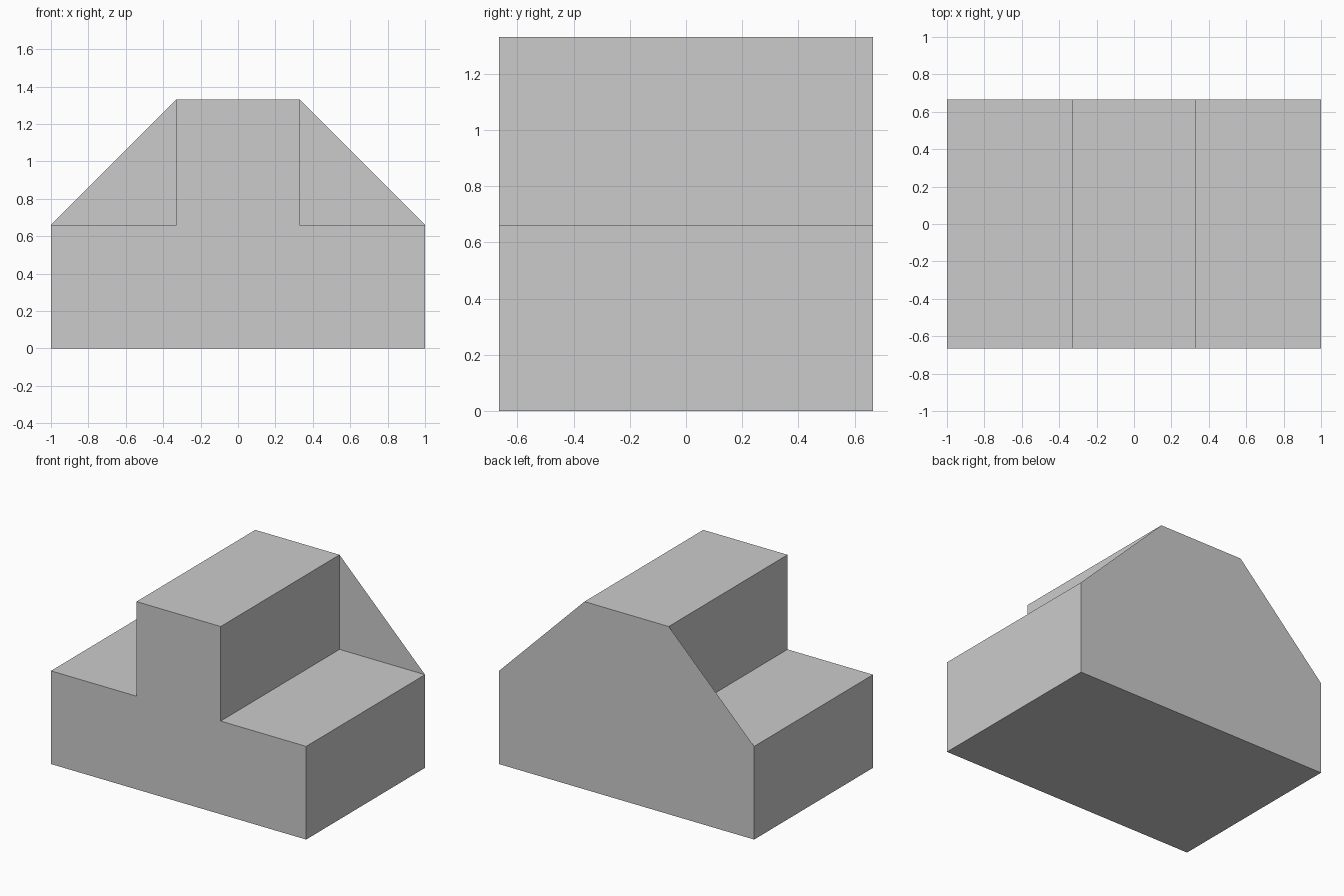
import bpy
import bmesh

if "Cube" in bpy.data.objects:
    bpy.data.objects.remove(bpy.data.objects["Cube"])

HALF_W, STEP_X = 1.0, 0.33      # half width of base and of raised ridge
STEP_Z, TOP_Z = 0.66, 1.33      # height of steps and of ridge
HALF_D = 0.665                  # half depth

grey = bpy.data.materials.new("plain grey")
grey.diffuse_color = (0.6, 0.6, 0.6, 1.0)
grey.use_nodes = True
grey.node_tree.nodes["Principled BSDF"].inputs["Base Color"].default_value = grey.diffuse_color

# Stepped profile, counter-clockwise seen from the front
right = [(HALF_W, 0), (HALF_W, STEP_Z), (STEP_X, STEP_Z), (STEP_X, TOP_Z)]
profile = right + [(-x, z) for x, z in reversed(right)]

bm = bmesh.new()
front = [bm.verts.new((x, -HALF_D, z)) for x, z in profile]
back = [bm.verts.new((x, HALF_D, z)) for x, z in profile]

# Stepped block: end caps and the walls between them
bm.faces.new(front)
bm.faces.new(back[::-1])
n = len(profile)
for i in range(n):
    j = (i + 1) % n
    bm.faces.new((front[j], front[i], back[i], back[j]))

# Thin triangular gussets filling the step corners at the back
for a, b, c in ((1, 2, 3), (4, 5, 6)):
    bm.faces.new((back[a], back[b], back[c]))

bm.normal_update()
mesh = bpy.data.meshes.new("stepped_block")
bm.to_mesh(mesh)
bm.free()
mesh.materials.append(grey)
block = bpy.data.objects.new("stepped_block", mesh)
bpy.context.collection.objects.link(block)
